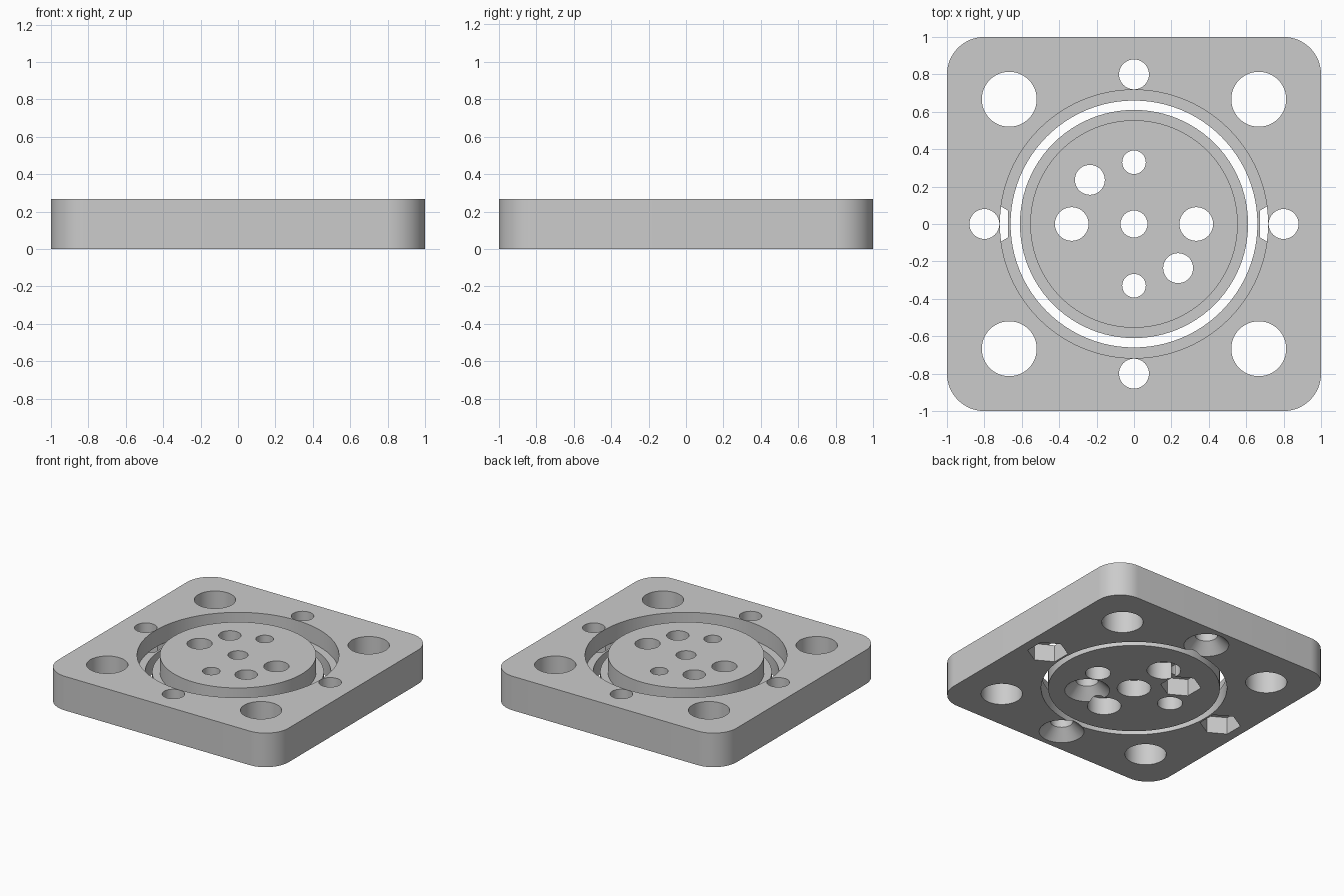
import bpy, bmesh
from math import pi, sin, cos

cube = bpy.data.objects.get("Cube")
if cube:
    bpy.data.objects.remove(cube, do_unlink=True)

H = 0.267          # plate thickness
MID = H / 2        # depth of every step and pocket

grey = bpy.data.materials.new("light_grey")
grey.use_nodes = True
grey.diffuse_color = (0.6, 0.6, 0.6, 1)
grey.node_tree.nodes["Principled BSDF"].inputs["Base Color"].default_value = (0.6, 0.6, 0.6, 1)


def stack(name, outlines):
    """Solid skinned through matching horizontal outlines, capped at both ends."""
    bm = bmesh.new()
    rings = [[bm.verts.new(p) for p in outline] for outline in outlines]
    n = len(rings[0])
    for low, high in zip(rings, rings[1:]):
        for i in range(n):
            j = (i + 1) % n
            bm.faces.new((low[i], low[j], high[j], high[i]))
    bm.faces.new(rings[0][::-1])
    bm.faces.new(rings[-1])
    bmesh.ops.recalc_face_normals(bm, faces=bm.faces)
    mesh = bpy.data.meshes.new(name)
    bm.to_mesh(mesh)
    bm.free()
    mesh.materials.append(grey)
    obj = bpy.data.objects.new(name, mesh)
    bpy.context.collection.objects.link(obj)
    return obj


def lathe(name, profile, x=0, y=0, sides=48, turn=0):
    """Solid of revolution from (radius, height) pairs."""
    angles = [turn + 2 * pi * i / sides for i in range(sides)]
    return stack(name, [[(x + r * cos(a), y + r * sin(a), z) for a in angles]
                        for r, z in profile])


def rounded_square(half, radius, z, steps=16):
    points = []
    for k, (sx, sy) in enumerate([(1, 1), (-1, 1), (-1, -1), (1, -1)]):
        for i in range(steps + 1):
            a = (k + i / steps) * pi / 2
            points.append((sx * (half - radius) + radius * cos(a),
                           sy * (half - radius) + radius * sin(a), z))
    return points


def through(r, x, y):
    return [lathe("hole_cutter", [(r, -0.1), (r, 0.4)], x, y)]


def counterbore(r, x, y):
    return [lathe("bore_cutter", [(0.12, -0.1), (0.12, MID), (r, MID), (r, 0.4)], x, y)]


def countersink(x, y):
    return [lathe("sink_cutter", [(0.26, -0.1), (0.08, 0.08), (0.08, 0.4)], x, y)]


def nut_pocket(x, y):
    hexagon = lathe("hex_cutter", [(0.145, -0.1), (0.145, MID)], x, y, 6, pi / 2)
    return [hexagon] + through(0.08, x, y)


def carve(obj, cutters):
    bpy.context.view_layer.objects.active = obj
    for cutter in cutters:
        cutter.hide_render = True
        mod = obj.modifiers.new("cut", 'BOOLEAN')
        mod.operation = 'DIFFERENCE'
        mod.solver = 'EXACT'
        mod.object = cutter
        bpy.ops.object.modifier_apply(modifier=mod.name)
        bpy.data.objects.remove(cutter, do_unlink=True)
    bpy.ops.object.select_all(action='DESELECT')
    obj.select_set(True)
    bpy.ops.object.shade_smooth_by_angle(angle=pi / 6)


# Square plate with a stepped round opening
plate = stack("outer_plate", [rounded_square(1, 0.2, 0), rounded_square(1, 0.2, H)])
cuts = [lathe("opening_cutter", [(0.66, -0.1), (0.66, MID), (0.717, MID), (0.717, 0.4)], sides=96)]
for s in (1, -1):
    for t in (1, -1):
        cuts += through(0.147, s * 0.667, t * 0.667)
    cuts += nut_pocket(s * 0.8, 0)
    cuts += countersink(0, s * 0.8)
carve(plate, cuts)

# Loose stepped disc in the middle
disc = lathe("inner_disc", [(0.61, 0), (0.61, MID), (0.555, MID), (0.555, H)], sides=96)
cuts = counterbore(0.072, 0, 0)
for s in (1, -1):
    cuts += through(0.09, s * 0.333, 0)
    cuts += counterbore(0.063, 0, s * 0.33)
cuts += nut_pocket(-0.236, 0.236) + countersink(0.236, -0.236)
carve(disc, cuts)
